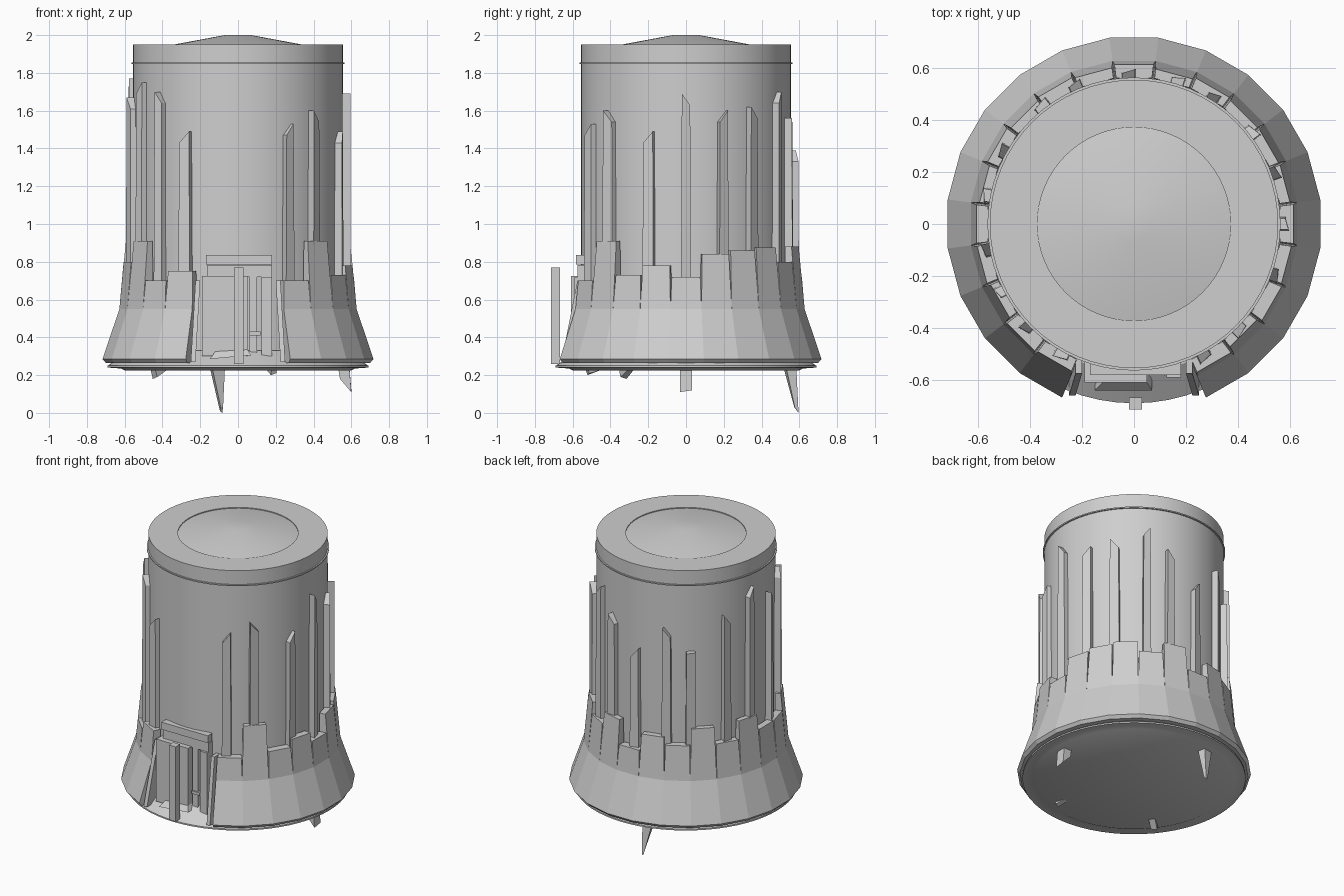
import bpy, bmesh, math
from mathutils import Vector

if "Cube" in bpy.data.objects:
    bpy.data.objects.remove(bpy.data.objects["Cube"])

grey = bpy.data.materials.new("light_grey")
grey.diffuse_color = (0.62, 0.62, 0.62, 1)
grey.use_nodes = True
grey.node_tree.nodes["Principled BSDF"].inputs["Base Color"].default_value = grey.diffuse_color


def finish(bm, name, smooth=False):
    bmesh.ops.recalc_face_normals(bm, faces=bm.faces)
    me = bpy.data.meshes.new(name)
    bm.to_mesh(me)
    bm.free()
    ob = bpy.data.objects.new(name, me)
    bpy.context.collection.objects.link(ob)
    me.materials.append(grey)
    if smooth:
        bpy.ops.object.select_all(action='DESELECT')
        ob.select_set(True)
        bpy.context.view_layer.objects.active = ob
        bpy.ops.object.shade_smooth_by_angle(angle=math.radians(30))
    return ob


def lathe(name, profile, n=64):
    bm = bmesh.new()
    vs = [bm.verts.new((r, 0, z)) for r, z in profile]
    es = [bm.edges.new(p) for p in zip(vs, vs[1:])]
    bmesh.ops.spin(bm, geom=vs + es, cent=(0, 0, 0), axis=(0, 0, 1),
                   angle=2 * math.pi, steps=n, use_duplicate=False)
    bmesh.ops.remove_doubles(bm, verts=bm.verts, dist=1e-4)
    return finish(bm, name, True)


def polar(deg, r, t, z):
    """Point at angle from the front, radius r, sideways offset t."""
    a = math.radians(deg)
    return Vector((r * math.sin(a) + t * math.cos(a),
                   -r * math.cos(a) + t * math.sin(a), z))


def loft(bm, rings):
    """Skin a list of equal-sized vertex rings and cap the ends."""
    rows = [[bm.verts.new(p) for p in ring] for ring in rings]
    n = len(rows[0])
    for a, b in zip(rows, rows[1:]):
        for i in range(n):
            j = (i + 1) % n
            bm.faces.new((a[i], a[j], b[j], b[i]))
    bm.faces.new(rows[0][::-1])
    bm.faces.new(rows[-1])


def box(name, x0, x1, y0, y1, z0, z1):
    bm = bmesh.new()
    loft(bm, [[(x0, y0, z), (x1, y0, z), (x1, y1, z), (x0, y1, z)] for z in (z0, z1)])
    return finish(bm, name)


# Trunk, shallow domed lid, thin band near the top
lathe("trunk", [(0, .23), (.555, .23), (.555, 1.95), (.372, 1.95),
                (.372, 1.944), (.07, 2.0), (0, 2.0)])
lathe("top_band", [(.55, 1.848), (.564, 1.848), (.564, 1.856), (.55, 1.856)])

# Sloped base plate
lathe("base_plate", [(0, .225), (.6, .225), (.62, .235), (.69, .24), (.69, .25),
                     (.57, .33), (.5, .33)])

# Flared skirt panels, 15 degrees each, open at the front
heights = {30: .70, 45: .91, 60: .73, 75: .78, 90: .72, 105: .84, 120: .86,
           135: .875, 150: .80, 165: .88, 180: .72, 195: .83, 210: .78,
           225: .89, 240: .78, 255: .90, 270: .80, 285: .80, 300: .91,
           315: .70, 330: .75}
bm = bmesh.new()
half = math.tan(math.radians(7.5))
for deg, top in heights.items():
    rings = []
    r_top = .63 - .035 * (top - .55) / .36
    for z, ro, ri, k in ((.265, .70, .64, 1), (.285, .717, .62, 1),
                         (.55, .628, .56, 1), (top, r_top, .562, .93)):
        rings.append([polar(deg, ro, -ro * half * k, z), polar(deg, ro, ro * half * k, z),
                      polar(deg, ri, ri * half * k, z), polar(deg, ri, -ri * half * k, z)])
    loft(bm, rings)
finish(bm, "skirt_panels")

# Upright slats with slanted tips: angle, top height, width
slats = [(28, 1.53, .06), (45, 1.60, .065), (70, 1.49, .06), (90, 1.69, .055),
         (110, 1.60, .06), (128, 1.62, .065), (148, 1.70, .055), (163, 1.56, .06),
         (182, 1.39, .06), (203, 1.56, .06), (218, 1.40, .07), (241, 1.63, .06),
         (259, 1.77, .06), (280, 1.67, .06), (297, 1.75, .05), (314, 1.70, .05),
         (331, 1.49, .065)]
bm = bmesh.new()
for i, (deg, top, w) in enumerate(slats):
    h, side = w / 2, (1 if i % 2 else -1)
    drop = (0, .06) if side > 0 else (.06, 0)
    if deg == 218:
        drop = (0, 0)
    low = [polar(deg, .598, -h, .4), polar(deg, .585, h, .4),
           polar(deg, .548, h, .4), polar(deg, .548, -h, .4)]
    tip = [polar(deg, .595, -h * .8, top - drop[0]), polar(deg, .582, h * .8, top - drop[1]),
           polar(deg, .548, h * .8, top - drop[1]), polar(deg, .548, -h * .8, top - drop[0])]
    loft(bm, [low, tip])
finish(bm, "trunk_slats")

# Pointed stakes showing below the base: angle, width, tip height
bm = bmesh.new()
for deg, w, tip in ((192, .085, 0), (90, .066, .11), (307, .04, .18), (20, .03, .20)):
    h, rt = w / 2, .60 if tip < .15 else .55
    ring = [polar(deg, .585, -h, .3), polar(deg, .585, h, .3),
            polar(deg, .52, h, .3), polar(deg, .52, -h, .3)]
    mid = .225 if tip > .15 else tip + .07
    if tip == 0:
        end = [polar(deg, rt, -h, 0), polar(deg, rt, -h * .7, .01),
               polar(deg, rt - .02, -h * .7, .03), polar(deg, rt - .02, -h, .03)]
    else:
        end = [polar(deg, rt, -h, tip), polar(deg, rt, h, tip + .01),
               polar(deg, rt - .06, h, mid), polar(deg, rt - .06, -h, mid)]
    loft(bm, [ring, end])
finish(bm, "lower_stakes")

# Doorway: lintel, door boards, post and step
box("lintel_upper", -.17, .18, -.582, -.535, .785, .835)
box("lintel_lower", -.165, .18, -.575, -.53, .72, .782)
box("door_board_wide", -.19, .05, -.61, -.53, .30, .725)
box("door_board_mid", .06, .10, -.575, -.53, .30, .72)
box("door_board_narrow", .125, .18, -.59, -.53, .30, .72)
box("door_latch", .06, .12, -.585, -.56, .41, .43)
box("front_post", -.02, .03, -.715, -.668, .26, .77)
bm = bmesh.new()
loft(bm, [[(-.15, -.64, .285), (.07, -.64, .305), (.07, -.55, .305), (-.15, -.55, .285)],
          [(-.12, -.61, .325), (.05, -.61, .335), (.05, -.55, .335), (-.12, -.55, .325)]])
finish(bm, "door_step")

# Leaning jambs either side of the opening
bm = bmesh.new()
for s in (-1, 1):
    loft(bm, [[(s * .225, -.66, .27), (s * .25, -.66, .27), (s * .25, -.54, .27), (s * .225, -.54, .27)],
              [(s * .20, -.575, .70), (s * .225, -.575, .70), (s * .225, -.52, .70), (s * .20, -.52, .70)]])
finish(bm, "door_jambs")
